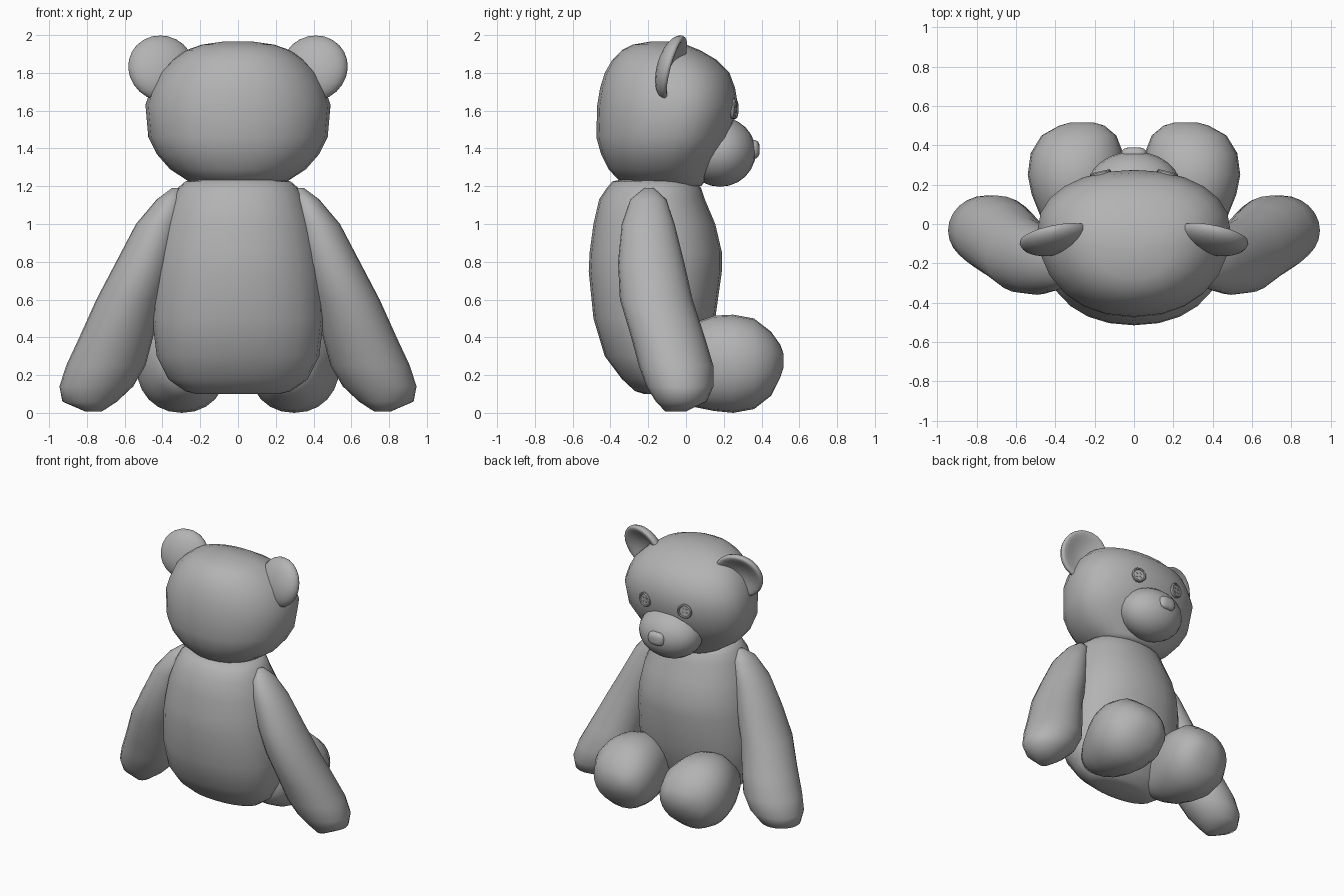
import bpy, bmesh, math
from mathutils import Matrix, Vector

if "Cube" in bpy.data.objects:
    bpy.data.objects.remove(bpy.data.objects["Cube"])

mat = bpy.data.materials.new("plush_grey")
mat.diffuse_color = (0.45, 0.45, 0.45, 1)
mat.use_nodes = True
mat.node_tree.nodes["Principled BSDF"].inputs["Base Color"].default_value = mat.diffuse_color


def finish(bm, name):
    bmesh.ops.recalc_face_normals(bm, faces=bm.faces)
    me = bpy.data.meshes.new(name)
    bm.to_mesh(me)
    bm.free()
    me.materials.append(mat)
    for p in me.polygons:
        p.use_smooth = True
    ob = bpy.data.objects.new(name, me)
    bpy.context.collection.objects.link(ob)
    return ob


def loft(name, rings, axis="z", side=1, power=2.0, mid=0.5, segs=24):
    """Skin superellipse rings: (position, x min, x max, other min, other max)."""
    bm = bmesh.new()
    loops = []
    for t, x0, x1, b0, b1 in rings:
        cx, hx = (x0 + x1) / 2, (x1 - x0) / 2
        cb = b0 + mid * (b1 - b0)
        loop = []
        for i in range(segs):
            a = 2 * math.pi * i / segs
            c, s = math.cos(a), math.sin(a)
            u = math.copysign(abs(c) ** (2 / power), c)
            v = math.copysign(abs(s) ** (2 / power), s)
            x = side * (cx + hx * u)
            b = cb + (b1 - cb if v > 0 else cb - b0) * v
            loop.append(bm.verts.new((x, b, t) if axis == "z" else (x, t, b)))
        loops.append(loop)
    for p, q in zip(loops, loops[1:]):
        for i in range(segs):
            j = (i + 1) % segs
            bm.faces.new((p[i], p[j], q[j], q[i]))
    bm.faces.new(loops[0])
    bm.faces.new(loops[-1])
    return finish(bm, name)


def ball(name, centre, radii, shape=None, rot=None, segs=24):
    """Ellipsoid, optionally reshaped by a function on the unit sphere."""
    bm = bmesh.new()
    bmesh.ops.create_uvsphere(bm, u_segments=segs, v_segments=segs // 2, radius=1)
    for v in bm.verts:
        p = shape(v.co.copy()) if shape else v.co
        p = Vector((p.x * radii[0], p.y * radii[1], p.z * radii[2]))
        v.co = Vector(centre) + (rot @ p if rot else p)
    return finish(bm, name)


# Torso
loft("body", [
    (0.10, -0.22, 0.22, -0.22, -0.06), (0.115, -0.28, 0.28, -0.27, -0.02),
    (0.18, -0.37, 0.37, -0.34, 0.04), (0.30, -0.43, 0.43, -0.43, 0.10),
    (0.50, -0.455, 0.455, -0.49, 0.155), (0.75, -0.445, 0.445, -0.515, 0.19),
    (0.85, -0.43, 0.43, -0.51, 0.19), (1.00, -0.40, 0.40, -0.49, 0.155),
    (1.13, -0.35, 0.35, -0.46, 0.10), (1.19, -0.32, 0.32, -0.42, 0.08),
    (1.225, -0.28, 0.28, -0.39, 0.05), (1.245, -0.15, 0.15, -0.30, 0.0)], power=2.15)

# Head, fullest a little forward of centre
loft("head", [
    (1.20, -0.20, 0.20, -0.20, 0.08), (1.225, -0.26, 0.26, -0.35, 0.10),
    (1.29, -0.36, 0.36, -0.41, 0.135), (1.37, -0.43, 0.43, -0.45, 0.18),
    (1.46, -0.475, 0.475, -0.475, 0.235), (1.63, -0.49, 0.49, -0.47, 0.275),
    (1.72, -0.46, 0.46, -0.455, 0.26), (1.80, -0.42, 0.42, -0.43, 0.23),
    (1.87, -0.35, 0.35, -0.39, 0.16), (1.92, -0.275, 0.275, -0.34, 0.075),
    (1.95, -0.19, 0.19, -0.28, 0.0), (1.967, -0.07, 0.07, -0.18, -0.09)],
    power=2.15, mid=0.59)

# Muzzle and nose
ball("muzzle", (0, 0.18, 1.382), (0.24, 0.19, 0.185))


def squarish(p):
    n = (abs(p.x) ** 3 + abs(p.y) ** 3 + abs(p.z) ** 3) ** (1 / 3)
    return p / n


ball("nose", (0, 0.352, 1.395), (0.065, 0.038, 0.05), squarish)


def cupped(p):
    r2 = p.x ** 2 + p.z ** 2
    if p.y > 0:
        p.y -= 1.3 * (1 - r2) ** 1.0
    return p


def lathe_button(name, side):
    """Round button with raised rim and four thread holes."""
    m = (Matrix.Translation((0.17 * side, 0.258, 1.61))
         @ Matrix.Rotation(math.radians(-13 * side), 4, "Z")
         @ Matrix.Rotation(math.radians(-90), 4, "X"))
    bm = bmesh.new()
    prof = [(0.052, -0.02), (0.054, 0.004), (0.048, 0.010), (0.041, 0.008), (0.038, 0.003)]
    n = 20
    loops = [[bm.verts.new(m @ Vector((r * math.cos(2 * math.pi * i / n),
                                       r * math.sin(2 * math.pi * i / n), h)))
              for i in range(n)] for r, h in prof]
    for p, q in zip(loops, loops[1:]):
        for i in range(n):
            j = (i + 1) % n
            bm.faces.new((p[i], p[j], q[j], q[i]))
    bm.faces.new(loops[0])
    bm.faces.new(loops[-1])
    for x in (-0.014, 0.014):
        for y in (-0.014, 0.014):
            bmesh.ops.create_cone(bm, cap_ends=True, segments=10, radius1=0.008,
                                  radius2=0.008, depth=0.006,
                                  matrix=m @ Matrix.Translation((x, y, 0.003)))
    ob = finish(bm, name)
    bpy.context.view_layer.objects.active = ob
    ob.select_set(True)
    bpy.ops.object.shade_smooth_by_angle(angle=math.radians(40))
    ob.select_set(False)


for side, label in ((1, "right"), (-1, "left")):
    # Ears lean forward and turn outward, with a hollow front
    tilt = (Matrix.Rotation(math.radians(-12 * side), 3, "Z")
            @ Matrix.Rotation(math.radians(-15), 3, "X"))
    ball("ear_" + label, (0.405 * side, -0.065, 1.825), (0.18, 0.085, 0.178), cupped, tilt)
    lathe_button("eye_" + label, side)

    # Arms hang out and forward
    loft("arm_" + label, [
        (0.008, 0.72, 0.81, -0.11, 0.0), (0.06, 0.64, 0.93, -0.16, 0.11),
        (0.14, 0.555, 0.945, -0.21, 0.145), (0.25, 0.49, 0.91, -0.25, 0.145),
        (0.40, 0.45, 0.84, -0.29, 0.10), (0.60, 0.40, 0.75, -0.35, 0.035),
        (0.80, 0.34, 0.645, -0.36, -0.01), (1.00, 0.30, 0.54, -0.34, -0.06),
        (1.13, 0.29, 0.43, -0.295, -0.105), (1.19, 0.31, 0.35, -0.22, -0.17)], side=side)

    # Legs point forward and end in round feet
    loft("leg_" + label, [
        (-0.15, 0.18, 0.36, 0.15, 0.32), (-0.05, 0.13, 0.43, 0.08, 0.40),
        (0.05, 0.10, 0.48, 0.03, 0.48), (0.15, 0.07, 0.52, 0.01, 0.515),
        (0.25, 0.055, 0.54, 0.0, 0.52), (0.36, 0.055, 0.525, 0.02, 0.50),
        (0.45, 0.09, 0.47, 0.09, 0.43), (0.50, 0.15, 0.38, 0.19, 0.36),
        (0.517, 0.21, 0.32, 0.24, 0.31)], axis="y", side=side, power=2.15)
